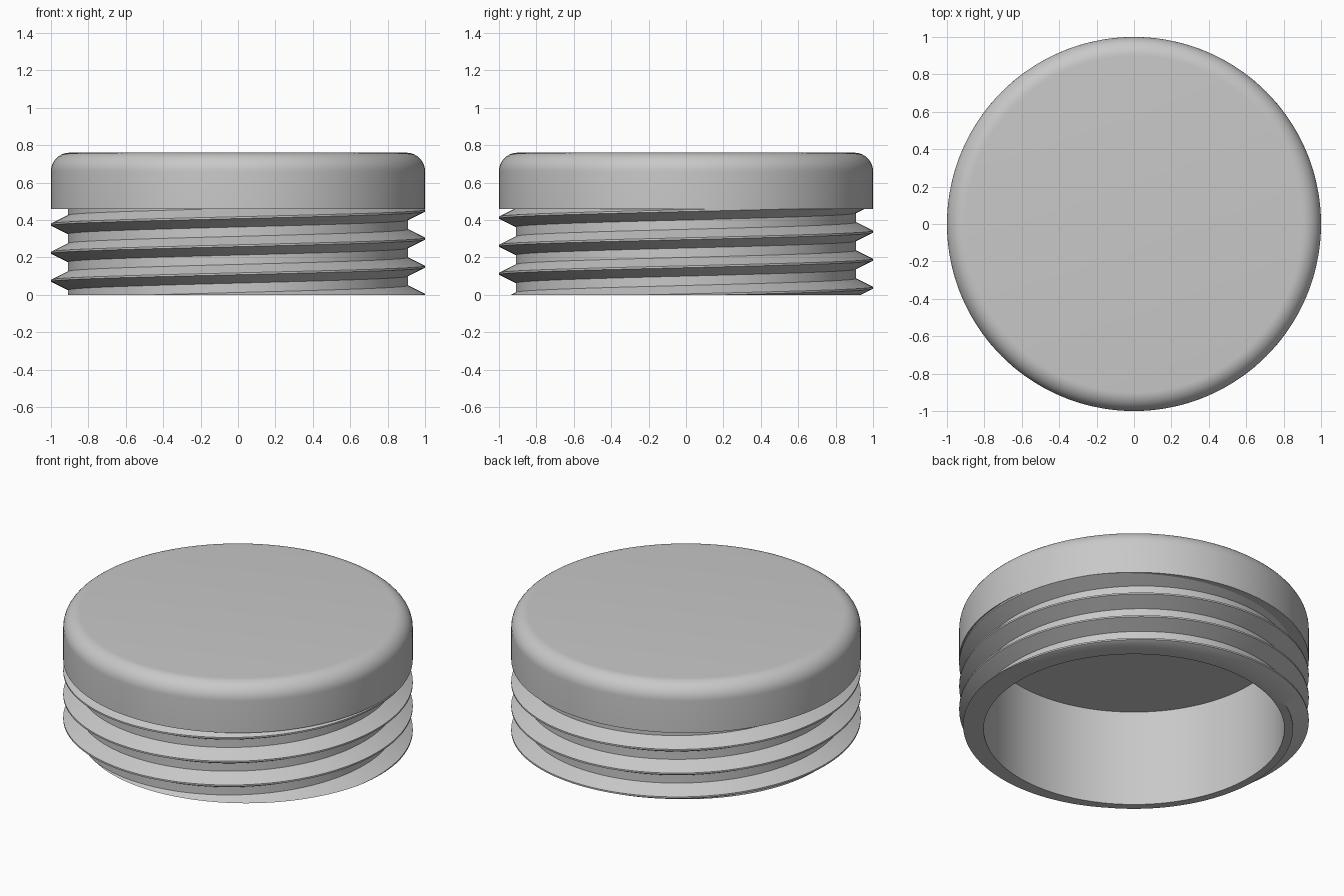
import bpy, bmesh, math
from mathutils import Vector

cube = bpy.data.objects.get("Cube")
if cube:
    bpy.data.objects.remove(cube, do_unlink=True)

SEGMENTS = 144
PITCH = 0.15
RIM_Z, TOP_Z, CEILING_Z = 0.46, 0.76, 0.61
CORE_R, CREST_R, BORE_R, FILLET = 0.91, 1.0, 0.86, 0.1

grey = bpy.data.materials.new("plain grey")
grey.use_nodes = True
colour = (0.58, 0.58, 0.58, 1)
grey.diffuse_color = colour
grey.node_tree.nodes["Principled BSDF"].inputs["Base Color"].default_value = colour


def finish(name, bm):
    bmesh.ops.recalc_face_normals(bm, faces=bm.faces)
    mesh = bpy.data.meshes.new(name)
    bm.to_mesh(mesh)
    bm.free()
    mesh.materials.append(grey)
    obj = bpy.data.objects.new(name, mesh)
    bpy.context.collection.objects.link(obj)
    bpy.ops.object.select_all(action='DESELECT')
    obj.select_set(True)
    bpy.context.view_layer.objects.active = obj
    bpy.ops.object.shade_smooth_by_angle(angle=math.radians(30))


def ring(bm, radius, z):
    return [bm.verts.new((radius * math.cos(a), radius * math.sin(a), z))
            for a in (math.tau * i / SEGMENTS for i in range(SEGMENTS))]


def skin(bm, lower, upper):
    for i in range(SEGMENTS):
        j = (i + 1) % SEGMENTS
        bm.faces.new((lower[i], lower[j], upper[j], upper[i]))


# Rounded cap, closed on top and underneath
bm = bmesh.new()
profile = [(CORE_R - 0.03, RIM_Z), (1, RIM_Z)]
for k in range(11):
    a = math.pi / 2 * k / 10
    profile.append((1 - FILLET + FILLET * math.cos(a), TOP_Z - FILLET + FILLET * math.sin(a)))
rings = [ring(bm, r, z) for r, z in profile]
for low, high in zip(rings, rings[1:]):
    skin(bm, low, high)
bm.faces.new(rings[-1])
finish("cap", bm)

# Helical thread sheet, trimmed flat at the bottom and at the cap
bm = bmesh.new()
tooth = [(CORE_R, -0.05), (CREST_R, -0.005), (CREST_R, 0.005), (CORE_R, 0.05)]
rows = [(r, z + PITCH * turn) for turn in range(-2, 5) for r, z in tooth]
columns = []
for i in range(SEGMENTS + 1):
    a = math.tau * i / SEGMENTS
    columns.append([bm.verts.new((r * math.cos(a), r * math.sin(a), z + PITCH * i / SEGMENTS))
                    for r, z in rows])
for left, right in zip(columns, columns[1:]):
    for j in range(len(rows) - 1):
        bm.faces.new((left[j], right[j], right[j + 1], left[j + 1]))
bmesh.ops.remove_doubles(bm, verts=bm.verts, dist=1e-5)
for height, direction in ((0, -1), (RIM_Z, 1)):
    bmesh.ops.bisect_plane(bm, geom=bm.verts[:] + bm.edges[:] + bm.faces[:], dist=1e-5,
                           plane_co=Vector((0, 0, height)),
                           plane_no=Vector((0, 0, direction)), clear_outer=True)
bmesh.ops.remove_doubles(bm, verts=bm.verts, dist=1e-5)

# Hollow bore with a flat ceiling
mouth = ring(bm, BORE_R, 0)
ceiling = ring(bm, BORE_R, CEILING_Z)
skin(bm, mouth, ceiling)
bm.faces.new(ceiling)

# Flat bottom lip between the thread and the bore
lip = [e for e in bm.edges if e.is_boundary and all(abs(v.co.z) < 1e-4 for v in e.verts)]
bmesh.ops.triangle_fill(bm, edges=lip, use_beauty=True, normal=Vector((0, 0, -1)))
finish("threaded_skirt", bm)
